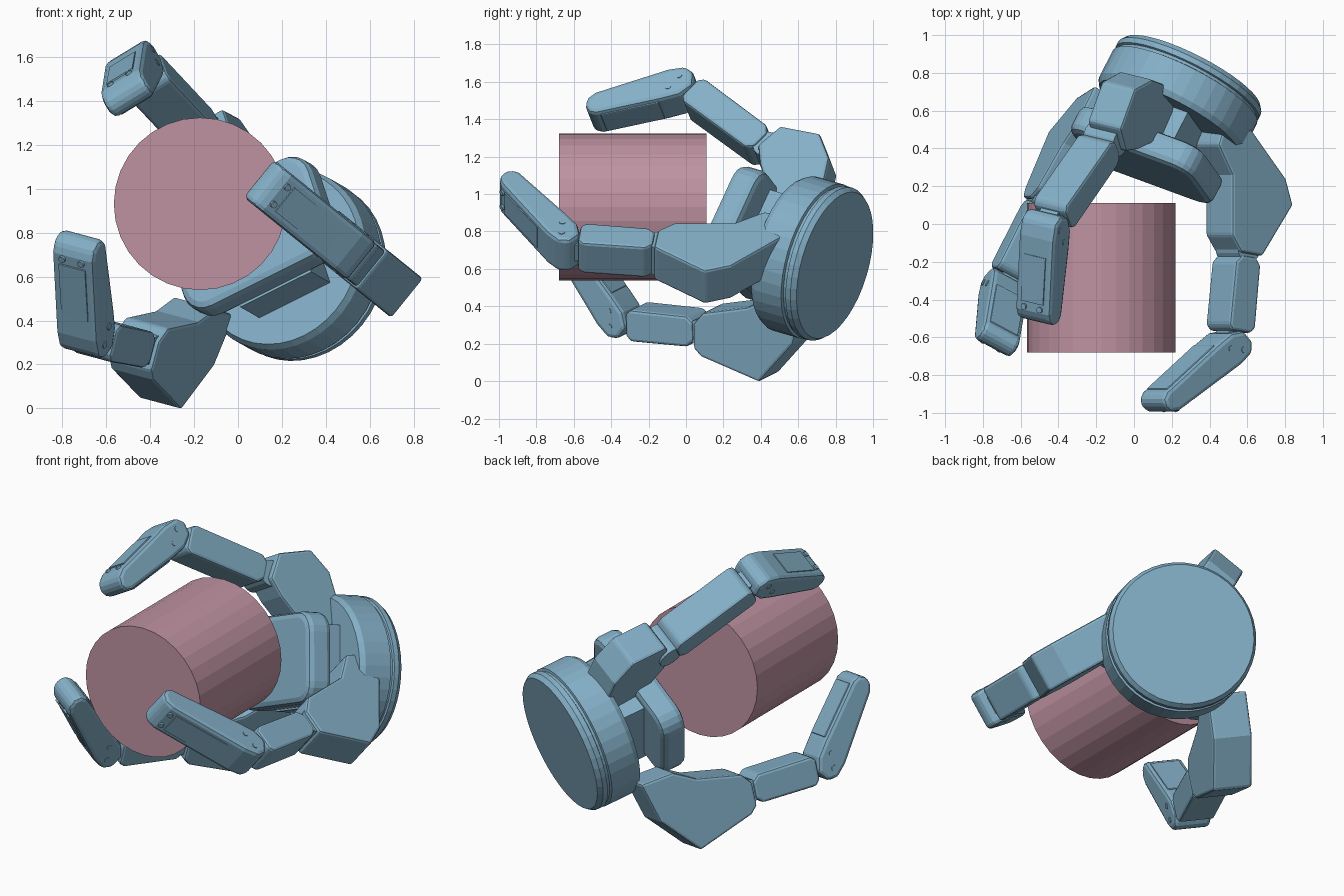
import bpy, bmesh, math
from mathutils import Vector, Matrix

if "Cube" in bpy.data.objects:
    bpy.data.objects.remove(bpy.data.objects["Cube"])


def material(name, color):
    m = bpy.data.materials.new(name)
    m.diffuse_color = (*color, 1)
    m.use_nodes = True
    m.node_tree.nodes["Principled BSDF"].inputs["Base Color"].default_value = m.diffuse_color
    return m


BLUE = material("blue_grey", (0.23, 0.43, 0.57))
PINK = material("dusty_pink", (0.52, 0.29, 0.36))


def finish(name, bm, mat, bevel=0, segments=2):
    bmesh.ops.recalc_face_normals(bm, faces=bm.faces)
    me = bpy.data.meshes.new(name)
    bm.to_mesh(me)
    bm.free()
    me.materials.append(mat)
    ob = bpy.data.objects.new(name, me)
    bpy.context.collection.objects.link(ob)
    if bevel:
        b = ob.modifiers.new("soft_edges", "BEVEL")
        b.width, b.segments = bevel, segments
        b.limit_method, b.angle_limit = "ANGLE", math.radians(35)
    return ob


def prism(name, pts, w, width, bevel=0, mat=BLUE):
    """Flat outline in 3D, thickened evenly along the direction w."""
    bm = bmesh.new()
    f = bm.faces.new([bm.verts.new(p - w * width / 2) for p in pts])
    ext = bmesh.ops.extrude_face_region(bm, geom=[f])["geom"]
    bmesh.ops.translate(bm, vec=w * width,
                        verts=[v for v in ext if isinstance(v, bmesh.types.BMVert)])
    return finish(name, bm, mat, bevel)


def rod(name, centre, axis, radius, length, sides, mat=BLUE, bevel=0):
    bm = bmesh.new()
    bmesh.ops.create_cone(bm, cap_ends=True, segments=sides, radius1=radius,
                          radius2=radius, depth=length)
    rot = Vector((0, 0, 1)).rotation_difference(axis).to_matrix().to_4x4()
    bm.transform(Matrix.Translation(centre) @ rot)
    return finish(name, bm, mat, bevel)


# Gripped cylinder
rod("gripped_cylinder", Vector((-0.173, -0.285, 0.932)), Vector((0, 1, 0)),
    0.393, 0.79, 32, PINK)

# Base frame: n points out of the back, r across the palm, t towards the thumb
C = Vector((0.19, 0.57, 0.685))
n = Vector((0.44, 0.86, -0.25)).normalized()
r = n.cross(Vector((-0.29, 0.39, 0.87))).normalized()
t = r.cross(n)
if r.x < 0:
    r = -r


def base(a, b, h):
    return C + r * a + t * b + n * h


# Round base with stepped rim
bm = bmesh.new()
rim = [(-0.015, 0.38), (-0.015, 0.41), (0.015, 0.428), (0.18, 0.428), (0.185, 0.412),
       (0.20, 0.412), (0.205, 0.424), (0.235, 0.424), (0.262, 0.405)]
N = 40
rings = [[bm.verts.new(base(q * math.cos(2 * math.pi * i / N),
                            q * math.sin(2 * math.pi * i / N), h))
          for i in range(N)] for h, q in rim]
for a, b in zip(rings, rings[1:]):
    for i in range(N):
        bm.faces.new((a[i], a[(i + 1) % N], b[(i + 1) % N], b[i]))
bm.faces.new(rings[0])
bm.faces.new(rings[-1])
finish("round_base", bm, BLUE)

# Palm body and rounded palm plate
prism("palm_body", [base(a, b, -0.1) for a, b in
                    ((-0.18, -0.23), (0.2, -0.23), (0.2, 0.24), (-0.18, 0.24))],
      n, 0.22)
outline = []
for cx, cy, a0 in ((0.27, 0.18, 0), (-0.27, 0.18, 90), (-0.27, -0.1, 180), (0.27, -0.1, 270)):
    for k in range(6):
        a = math.radians(a0 + 18 * k)
        outline.append(base(cx + 0.12 * math.cos(a), cy + 0.12 * math.sin(a), -0.257))
prism("palm_plate", outline, n, 0.155, 0.035)


def finger(name, w, origin, p2, tip, block, block_width=0.23, shift=0):
    """Finger in the plane through origin with normal w; points given as (y, z)."""
    w = Vector(w).normalized()
    p1 = Vector(origin)

    def on(y, z):
        return Vector((p1.x - (w.y * (y - p1.y) + w.z * (z - p1.z)) / w.x, y, z))

    p2, tip = on(*p2), on(*tip)

    # Knuckle block
    prism(name + "_knuckle_block", [on(*q) + w * shift for q in block], w, block_width, 0.015)

    def local(a, b, inner):
        u = (b - a).normalized()
        v = -((inner - a) - u * (inner - a).dot(u)).normalized()
        return (lambda l, o: a + u * l + v * o), (b - a).length

    # Middle link with its narrower lug
    at, L = local(p1, p2, tip)
    e = L - 0.07
    prism(name + "_middle_link",
          [at(l, o) for l, o in ((0.04, 0.05), (0.08, 0.085), (e - 0.03, 0.09), (e, 0.062),
                                 (e, -0.06), (e - 0.03, -0.085), (0.08, -0.085), (0.04, -0.05))],
          w, 0.21, 0.016)
    prism(name + "_link_lug",
          [at(-0.03, 0.05), at(L, 0.05), at(L, -0.05), at(-0.03, -0.05)], w, 0.11)
    rod(name + "_knuckle_joint", p1, w, 0.075, 0.19, 20)

    # Fingertip, tapering and rounded
    at, L = local(p2, tip, p1)
    prism(name + "_fingertip",
          [at(l, o) for l, o in ((-0.08, 0.03), (-0.04, 0.08), (0.05, 0.092),
                                 (L - 0.07, 0.068), (L - 0.02, 0.045), (L, 0.0),
                                 (L - 0.01, -0.045), (L - 0.05, -0.065),
                                 (0.12, -0.085), (0.02, -0.085), (-0.06, -0.05))],
          w, 0.22, 0.025)
    # Grip pad and back panel
    prism(name + "_grip_pad", [at(0.14, -0.06), at(L - 0.07, -0.04),
                               at(L - 0.07, -0.073), at(0.14, -0.092)], w, 0.17, 0.006)
    prism(name + "_back_panel", [at(0.15, 0.05), at(L - 0.12, 0.05),
                                 at(L - 0.12, 0.078), at(0.15, 0.091)], w, 0.14)
    # Pins and screws
    for i, (l, o) in enumerate(((0.0, 0.03), (0.07, -0.02))):
        rod(f"{name}_pin_{i}", at(l, o), w, 0.017, 0.227, 12)
    up = (at(0, 1) - at(0, 0)).normalized()
    for i, s in enumerate((-1, 1)):
        rod(f"{name}_screw_{i}", at(L - 0.09, 0.065) + w * 0.05 * s, up, 0.016, 0.03, 12)


# Thumb on top, paired fingers at lower left and right
finger("thumb", (0.82, -0.2, 0.5), (-0.15, 0.45, 1.22), (-0.01, 1.555), (-0.52, 1.42),
       [(0.42, 1.10), (0.41, 1.20), (0.53, 1.30), (0.74, 1.26), (0.79, 1.13),
        (0.74, 0.90), (0.50, 0.85)], 0.21, 0.025)
finger("left_finger", (0.86, -0.46, -0.23), (-0.455, 0.12, 0.28), (-0.34, 0.33), (-0.64, 0.78),
       [(0.44, 0.02), (0.13, 0.155), (0.09, 0.20), (0.09, 0.33), (0.14, 0.39),
        (0.38, 0.42), (0.50, 0.48), (0.68, 0.45), (0.62, 0.22)])
finger("right_finger", (0.63, 0, 0.78), (0.55, -0.13, 0.68), (-0.64, 0.72), (-0.97, 1.04),
       [(0.10, 0.50), (0.24, 0.53), (0.54, 0.70), (0.50, 0.80), (0.42, 0.82),
        (0.26, 0.76), (-0.06, 0.76), (-0.15, 0.72), (-0.17, 0.63)])
